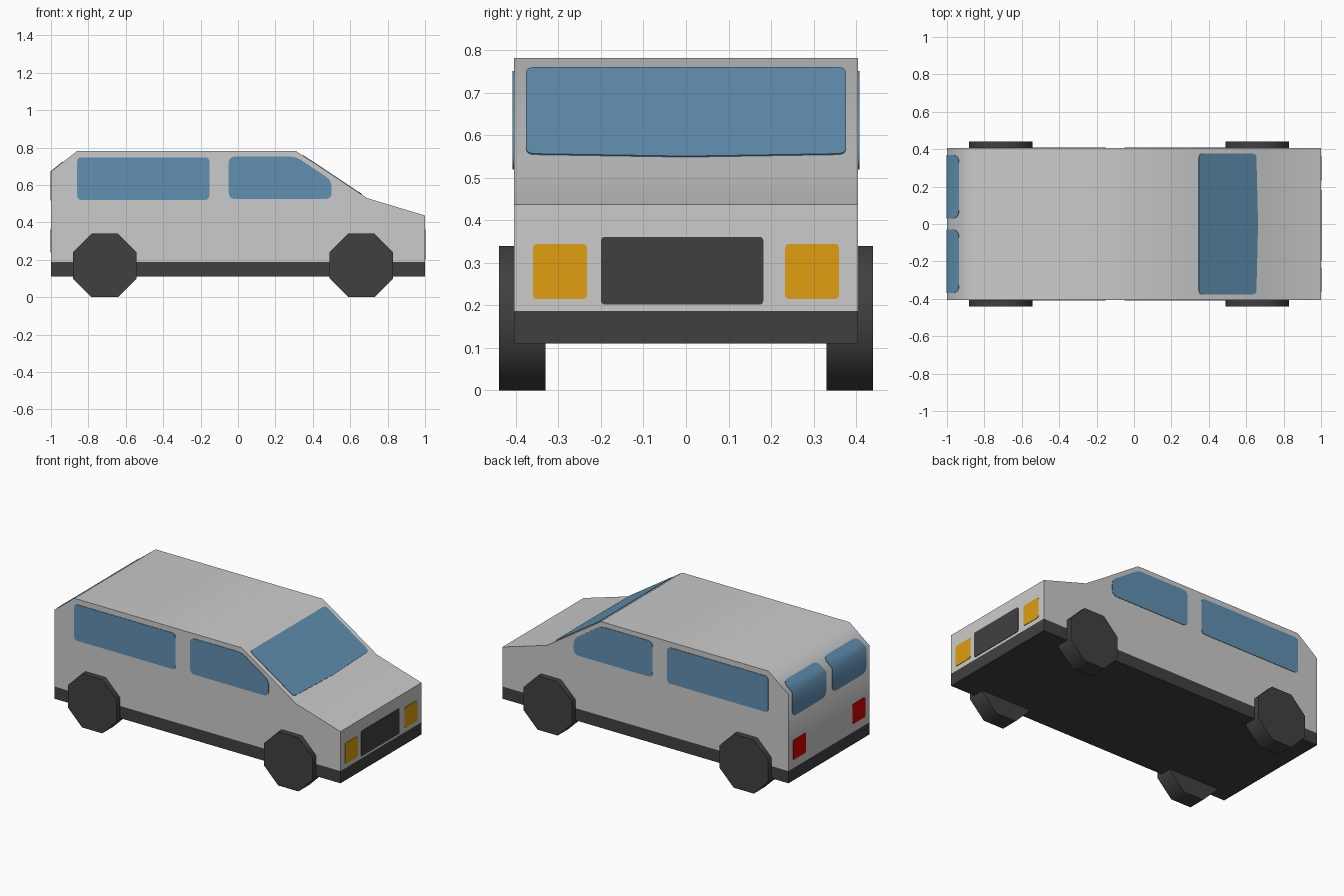
import bpy, bmesh, math
from mathutils import Vector, Matrix

if "Cube" in bpy.data.objects:
    bpy.data.objects.remove(bpy.data.objects["Cube"])


def material(name, r, g, b):
    m = bpy.data.materials.new(name)
    lin = [((c / 255 + 0.055) / 1.055) ** 2.4 if c > 10 else c / 255 / 12.92 for c in (r, g, b)]
    m.diffuse_color = (*lin, 1)
    m.use_nodes = True
    m.node_tree.nodes["Principled BSDF"].inputs["Base Color"].default_value = m.diffuse_color
    return m


GREY = material("body grey", 203, 203, 203)
DARK = material("dark rubber", 64, 64, 64)
GLASS = material("window blue", 97, 144, 178)
AMBER = material("headlight amber", 223, 158, 14)
RED = material("tail light red", 215, 0, 0)


def finish(bm, name, *mats):
    bmesh.ops.recalc_face_normals(bm, faces=bm.faces)
    me = bpy.data.meshes.new(name)
    bm.to_mesh(me)
    bm.free()
    ob = bpy.data.objects.new(name, me)
    bpy.context.collection.objects.link(ob)
    for m in mats:
        me.materials.append(m)
    bpy.ops.object.select_all(action='DESELECT')
    ob.select_set(True)
    bpy.context.view_layer.objects.active = ob
    bpy.ops.object.shade_smooth_by_angle(angle=math.radians(60))
    return ob


def rounded(pts, r, steps=4):
    """Replace each corner of a polygon with a small curve."""
    out = []
    for i, p in enumerate(pts):
        p = Vector(p)
        a, b = Vector(pts[i - 1]) - p, Vector(pts[(i + 1) % len(pts)]) - p
        a, b = p + a.normalized() * r, p + b.normalized() * r
        for k in range(steps + 1):
            t = k / steps
            out.append(a * (1 - t) ** 2 + p * 2 * t * (1 - t) + b * t * t)
    return out


def rect(u0, u1, v0, v1):
    return [(u0, v0), (u1, v0), (u1, v1), (u0, v1)]


def plate(name, outline, place, mat, r=0.03):
    """Thin panel drawn in (u, v), folded at v = 0, then placed on the body."""
    bm = bmesh.new()
    bm.faces.new([bm.verts.new((p.x, p.y, -0.002)) for p in rounded(outline, r)])
    bmesh.ops.bisect_plane(bm, geom=bm.verts[:] + bm.edges[:] + bm.faces[:],
                           plane_co=(0, 0, 0), plane_no=(0, 1, 0))
    ext = bmesh.ops.extrude_face_region(bm, geom=bm.faces[:], use_keep_orig=True)
    for v in ext["geom"]:
        if isinstance(v, bmesh.types.BMVert):
            v.co.z = 0.003
    for v in bm.verts:
        v.co = place(*v.co)
    return finish(bm, name, mat)


# Body: side profile extruded across the width, dark below the sill line
HALF, SILL = 0.405, 0.187
profile = [(-1, 0.11), (1, 0.11), (1, 0.437), (0.69, 0.53), (0.31, 0.782), (-0.86, 0.782), (-1, 0.672)]
bm = bmesh.new()
side = bm.faces.new([bm.verts.new((x, -HALF, z)) for x, z in profile])
ext = bmesh.ops.extrude_face_region(bm, geom=[side], use_keep_orig=True)
bmesh.ops.translate(bm, vec=(0, 2 * HALF, 0),
                    verts=[g for g in ext["geom"] if isinstance(g, bmesh.types.BMVert)])
bmesh.ops.bisect_plane(bm, geom=bm.verts[:] + bm.edges[:] + bm.faces[:],
                       plane_co=(0, 0, SILL), plane_no=(0, 0, 1))
for f in bm.faces:
    f.material_index = int(f.calc_center_median().z < SILL)
finish(bm, "body", GREY, DARK)

# Wheels: eight-sided, flat side down
for end, x in (("rear", -0.712), ("front", 0.66)):
    for label, s in (("near", -1), ("far", 1)):
        bm = bmesh.new()
        rad = 0.17 / math.cos(math.pi / 8)
        bmesh.ops.create_cone(bm, cap_ends=True, segments=8, radius1=rad, radius2=rad, depth=0.11,
                              matrix=Matrix.Translation((x, s * 0.385, 0.17))
                              @ Matrix.Rotation(math.pi / 2, 4, 'X')
                              @ Matrix.Rotation(math.pi / 8, 4, 'Z'))
        finish(bm, f"{end}_wheel_{label}", DARK)

# Side windows
for label, s in (("near", -1), ("far", 1)):
    on_side = lambda u, v, w, s=s: Vector((u, s * (HALF + w), v))
    plate(f"rear_side_window_{label}", rect(-0.86, -0.153, 0.52, 0.748), on_side, GLASS, 0.025)
    plate(f"front_side_window_{label}",
          [(-0.05, 0.525), (0.5, 0.525), (0.5, 0.625), (0.31, 0.752), (-0.05, 0.752)],
          on_side, GLASS, 0.035)


# Windscreen, v runs up the sloping face
def on_screen(u, v, w):
    d = Vector((-0.38, 0, 0.252)).normalized()
    return Vector((0.69, u, 0.53)) + d * v + Vector((d.z, 0, -d.x)) * w


plate("windscreen", [(-0.376, 0.045), (0, 0.034), (0.376, 0.045), (0.376, 0.413), (-0.376, 0.413)],
      on_screen, GLASS, 0.022)


# Rear windows wrap from the upright tail onto the sloping top
def on_tail(u, v, w):
    if v <= 1e-6:
        return Vector((-1 - w, u, 0.672 + v))
    d = Vector((0.14, 0, 0.11)).normalized()
    return Vector((-1, u, 0.672)) + d * v + Vector((-d.z, 0, d.x)) * w


for label, s in (("near", -1), ("far", 1)):
    plate(f"rear_window_{label}", rect(*sorted((s * 0.03, s * 0.37)), -0.155, 0.083),
          on_tail, GLASS, 0.045)

# Lamps and grille
on_nose = lambda u, v, w: Vector((1 + w - 0.003, u, v))
on_back = lambda u, v, w: Vector((-1 - w, u, v))
for label, s in (("near", -1), ("far", 1)):
    span = sorted((s * 0.233, s * 0.36))
    plate(f"headlight_{label}", rect(*span, 0.215, 0.345), lambda u, v, w: Vector((1 + w, u, v)), AMBER, 0.012)
    plate(f"tail_light_{label}", rect(*span, 0.24, 0.365), on_back, RED, 0.012)
plate("grille", rect(-0.2, 0.182, 0.202, 0.361), lambda u, v, w: Vector((1 + w, u, v)), DARK, 0.01)
